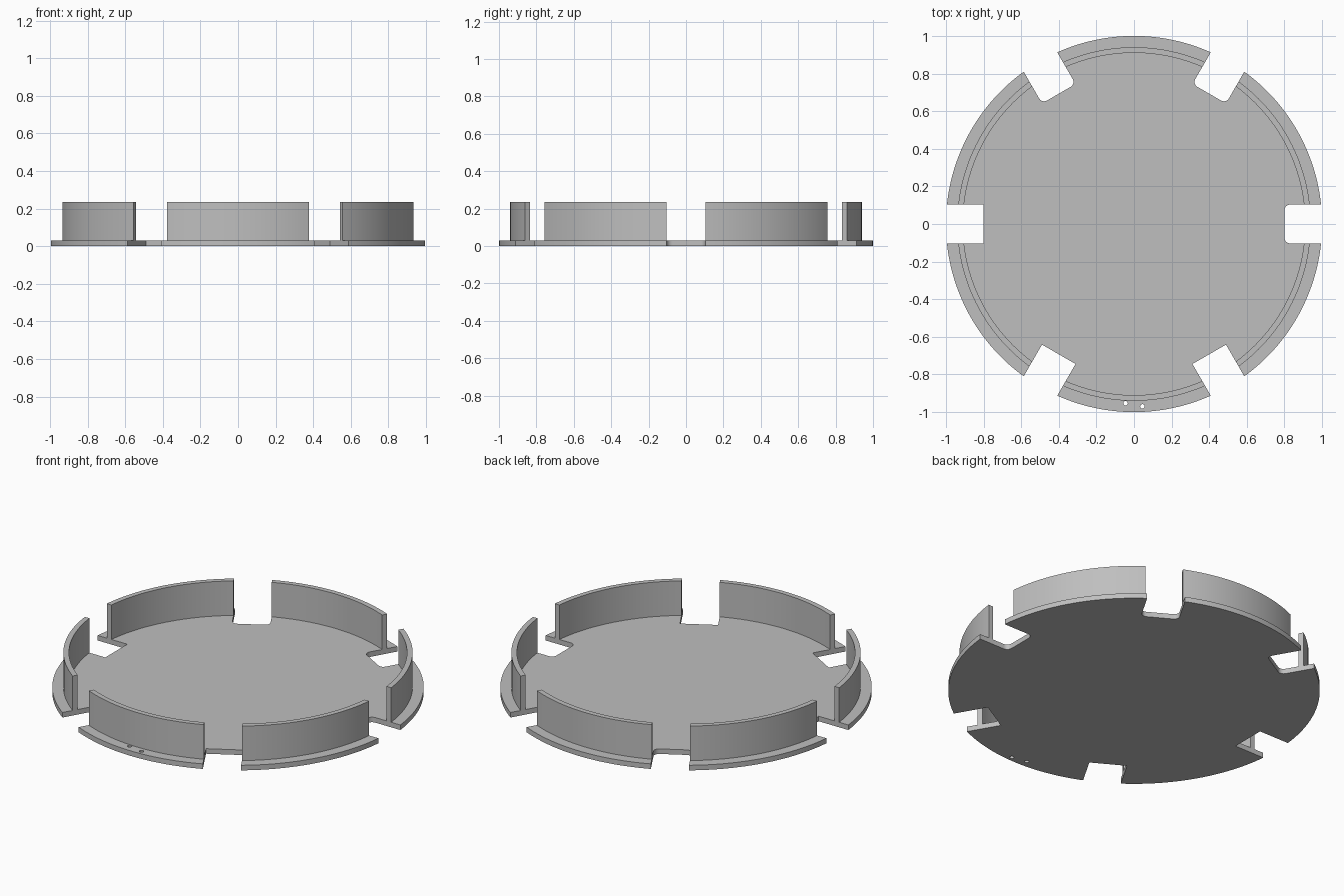
import bpy, bmesh
from math import sin, cos, asin, pi, radians
from mathutils import Vector, Matrix

RADIUS, BASE_H, TOP = 1.0, 0.03, 0.235
WALL_IN, WALL_OUT = 0.91, 0.94
SLOT_HALF, SLOT_FLOOR, FILLET = 0.103, 0.8, 0.03

if "Cube" in bpy.data.objects:
    bpy.data.objects.remove(bpy.data.objects["Cube"])

grey = bpy.data.materials.new("plain grey")
grey.use_nodes = True
colour = (0.52, 0.52, 0.52, 1)
grey.diffuse_color = colour
grey.node_tree.nodes["Principled BSDF"].inputs["Base Color"].default_value = colour


def prism(name, outline, low, high):
    """Extrude a flat outline from low to high."""
    bm = bmesh.new()
    face = bm.faces.new([bm.verts.new((x, y, low)) for x, y in outline])
    new = bmesh.ops.extrude_face_region(bm, geom=[face])["geom"]
    verts = [v for v in new if isinstance(v, bmesh.types.BMVert)]
    bmesh.ops.translate(bm, verts=verts, vec=(0, 0, high - low))
    bmesh.ops.recalc_face_normals(bm, faces=bm.faces)
    mesh = bpy.data.meshes.new(name)
    bm.to_mesh(mesh)
    bm.free()
    mesh.materials.append(grey)
    obj = bpy.data.objects.new(name, mesh)
    bpy.context.collection.objects.link(obj)
    return obj


def arc(radius, start, end, steps, centre=(0, 0)):
    angles = [start + (end - start) * i / steps for i in range(steps + 1)]
    return [Vector((centre[0] + radius * cos(a), centre[1] + radius * sin(a))) for a in angles]


def between_slots(radius, slot):
    """Arc from one slot's edge to the next slot's edge."""
    gap = asin(SLOT_HALF / radius)
    start = radians(60 * slot)
    return arc(radius, start + gap, start + pi / 3 - gap, 28)


def slot_floor(slot):
    """Inner end of a slot; the rear and left slots have rounded corners."""
    if slot < 3:
        u, v = SLOT_FLOOR + FILLET, SLOT_HALF - FILLET
        points = arc(FILLET, 1.5 * pi, pi, 6, (u, -v)) + arc(FILLET, pi, pi / 2, 6, (u, v))
    else:
        points = [Vector((SLOT_FLOOR, side * SLOT_HALF)) for side in (-1, 1)]
    turn = Matrix.Rotation(radians(60 * slot), 2)
    return [turn @ p for p in points]


# Slotted base disc
outline = []
for slot in range(6):
    outline += slot_floor(slot) + between_slots(RADIUS, slot)
base = prism("base_disc", outline, 0, BASE_H)

# Two pin holes through the front flange
for i, centre in enumerate([(-0.045, -0.953), (0.045, -0.97)]):
    cutter = prism(f"pin_hole_cutter_{i + 1}", arc(0.012, 0, 2 * pi, 16, centre)[:-1], -0.1, 0.1)
    cutter.hide_render = True
    cutter.hide_set(True)
    cut = base.modifiers.new("pin hole", "BOOLEAN")
    cut.operation, cut.solver, cut.object = "DIFFERENCE", "EXACT", cutter

# Six upright curved walls
parts = [base]
for slot in range(6):
    ring = between_slots(WALL_OUT, slot) + between_slots(WALL_IN, slot)[::-1]
    parts.append(prism(f"curved_wall_{slot + 1}", ring, BASE_H, TOP))

# Smooth the curves, keep the edges sharp
bpy.ops.object.select_all(action="DESELECT")
for obj in parts:
    obj.select_set(True)
bpy.context.view_layer.objects.active = base
bpy.ops.object.shade_smooth_by_angle(angle=radians(30))
